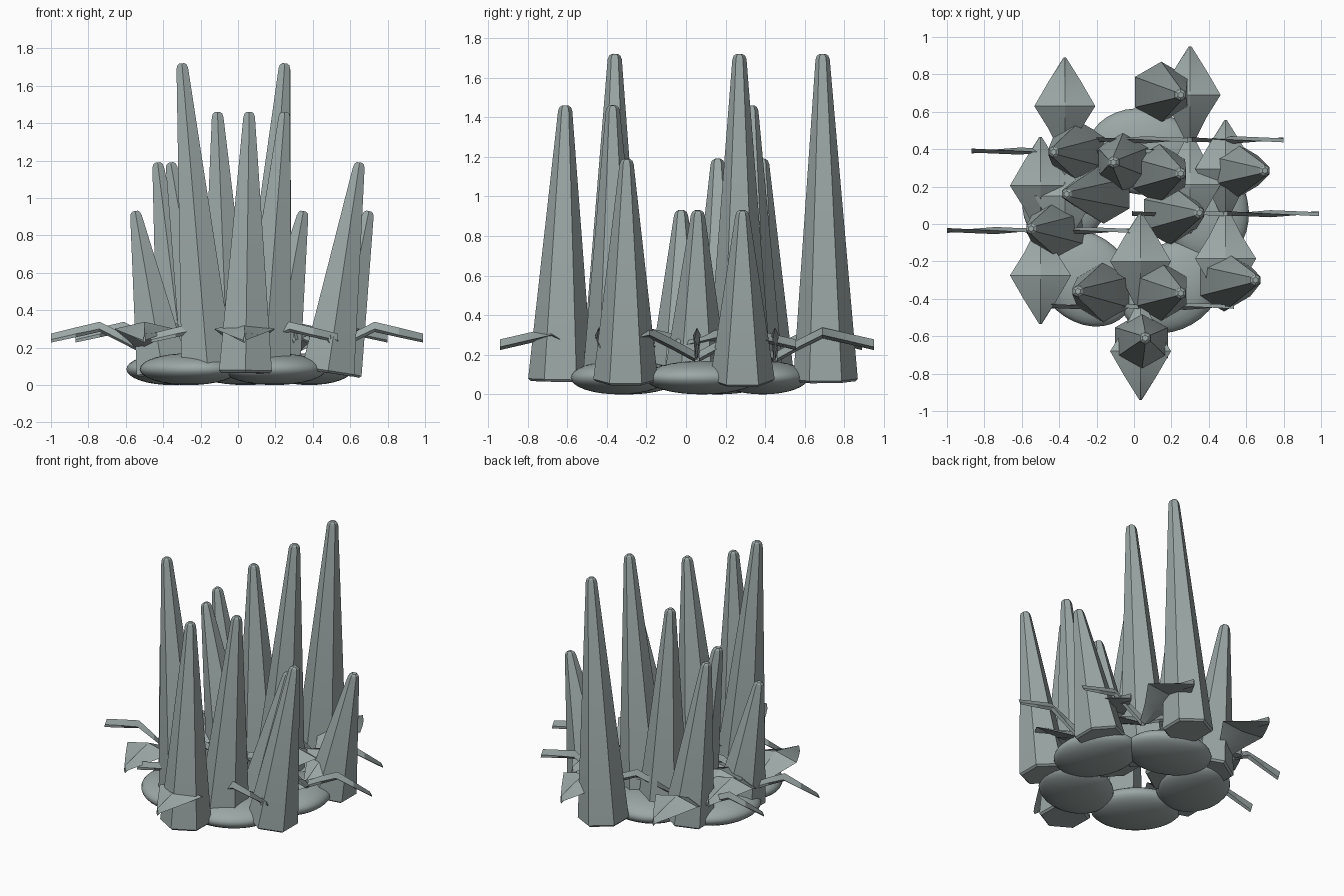
import bpy, bmesh, math
from mathutils import Vector, Matrix

if "Cube" in bpy.data.objects:
    bpy.data.objects.remove(bpy.data.objects["Cube"])

stone = bpy.data.materials.new("grey_green")
stone.use_nodes = True
COLOR = (0.33, 0.39, 0.38, 1)
stone.diffuse_color = COLOR
stone.node_tree.nodes["Principled BSDF"].inputs["Base Color"].default_value = COLOR


def finish(bm, name, angle):
    """Turn a bmesh into a shaded object with the shared material."""
    bmesh.ops.recalc_face_normals(bm, faces=bm.faces)
    mesh = bpy.data.meshes.new(name)
    bm.to_mesh(mesh)
    bm.free()
    mesh.materials.append(stone)
    obj = bpy.data.objects.new(name, mesh)
    bpy.context.collection.objects.link(obj)
    bpy.ops.object.select_all(action='DESELECT')
    obj.select_set(True)
    bpy.context.view_layer.objects.active = obj
    bpy.ops.object.shade_smooth_by_angle(angle=math.radians(angle))
    return obj


def loft(bm, rings):
    """Skin a list of equal-length point rings and cap both ends."""
    loops = [[bm.verts.new(p) for p in ring] for ring in rings]
    n = len(loops[0])
    for a, b in zip(loops, loops[1:]):
        for i in range(n):
            j = (i + 1) % n
            bm.faces.new((a[i], a[j], b[j], b[i]))
    bm.faces.new(loops[0][::-1])
    bm.faces.new(loops[-1])


def crystal(name, base, tip, height, turn=30):
    """Leaning six-sided spire with a rounded tip."""
    foot = Vector((base[0], base[1], 0.065))
    axis = Vector((tip[0], tip[1], height)) - foot
    h = axis.length
    profile = [(0.15, 0), (0.163, 0.012), (0.036, h - 0.028),
               (0.029, h - 0.009), (0.016, h)]
    rings = []
    for r, z in profile:
        angles = [math.radians(turn + 60 * i) for i in range(6)]
        rings.append([(r * math.cos(a), r * math.sin(a), z) for a in angles])
    bm = bmesh.new()
    loft(bm, rings)
    lean = Vector((0, 0, 1)).rotation_difference(axis).to_matrix().to_4x4()
    bm.transform(Matrix.Translation(foot) @ lean)
    finish(bm, name, 25)


def leaf(name, center, angle, breadth, twist):
    """Bent, ridged blade pointing outward from its plant centre."""
    # distance outward, height, half width
    stations = [(0.01, 0.19, 0.03), (0.12, 0.25, 0.085), (0.24, 0.31, 0.16),
                (0.37, 0.28, 0.085), (0.5, 0.25, 0.004)]
    rings = []
    for i, (d, z, w) in enumerate(stations):
        roll = Matrix.Rotation(twist * (i - 2), 3, 'X')
        half = w * breadth + 0.003
        section = [(0, half, -0.01), (0, 0, 0.028), (0, -half, -0.01), (0, 0, -0.026)]
        rings.append([Vector((d, 0, z)) + roll @ Vector(p) for p in section])
    bm = bmesh.new()
    loft(bm, rings)
    bm.transform(Matrix.Translation((*center, 0)) @ Matrix.Rotation(angle, 4, 'Z'))
    finish(bm, name, 25)


# Crystals by height: base centre, tip centre
CRYSTALS = {
    1.72: [((0.145, 0.705), (0.25, 0.69)), ((0.13, 0.27), (0.25, 0.27)),
           ((-0.16, -0.365), (-0.3, -0.36))],
    1.46: [((0.04, -0.635), (0.06, -0.61)), ((0.14, -0.36), (0.25, -0.37)),
           ((-0.055, 0.33), (-0.11, 0.33))],
    1.19: [((-0.29, 0.385), (-0.43, 0.385)), ((-0.16, 0.165), (-0.36, 0.16)),
           ((0.48, -0.305), (0.65, -0.3))],
    0.93: [((-0.4, -0.025), (-0.55, -0.025)), ((0.19, 0.05), (0.35, 0.06)),
           ((0.52, 0.285), (0.7, 0.285))],
}
for height, spots in CRYSTALS.items():
    for k, (base, tip) in enumerate(spots):
        crystal(f"crystal_{int(height * 100)}_{k + 1}", base, tip, height)

# Plants with four leaves; the sideways leaves are narrow and twisted
PLANTS = [(0.49, 0.055), (-0.5, -0.035), (0.3, 0.45), (-0.37, 0.39), (0.035, -0.44)]
for p, center in enumerate(PLANTS):
    for q in range(4):
        sideways = q % 2 == 0
        leaf(f"plant_{p + 1}_leaf_{q + 1}", center, q * math.pi / 2,
             0.1 if sideways else 1, 0.25 if sideways else 0)

# Ring of flattened boulders
for k in range(5):
    a = math.radians(12 + 72 * k)
    bm = bmesh.new()
    bmesh.ops.create_uvsphere(bm, u_segments=32, v_segments=16, radius=1)
    bm.transform(Matrix.Translation((0.39 * math.cos(a), 0.39 * math.sin(a), 0.085))
                 @ Matrix.Rotation(a, 4, 'Z')
                 @ Matrix.Diagonal((0.23, 0.29, 0.085, 1)))
    finish(bm, f"boulder_{k + 1}", 60)
